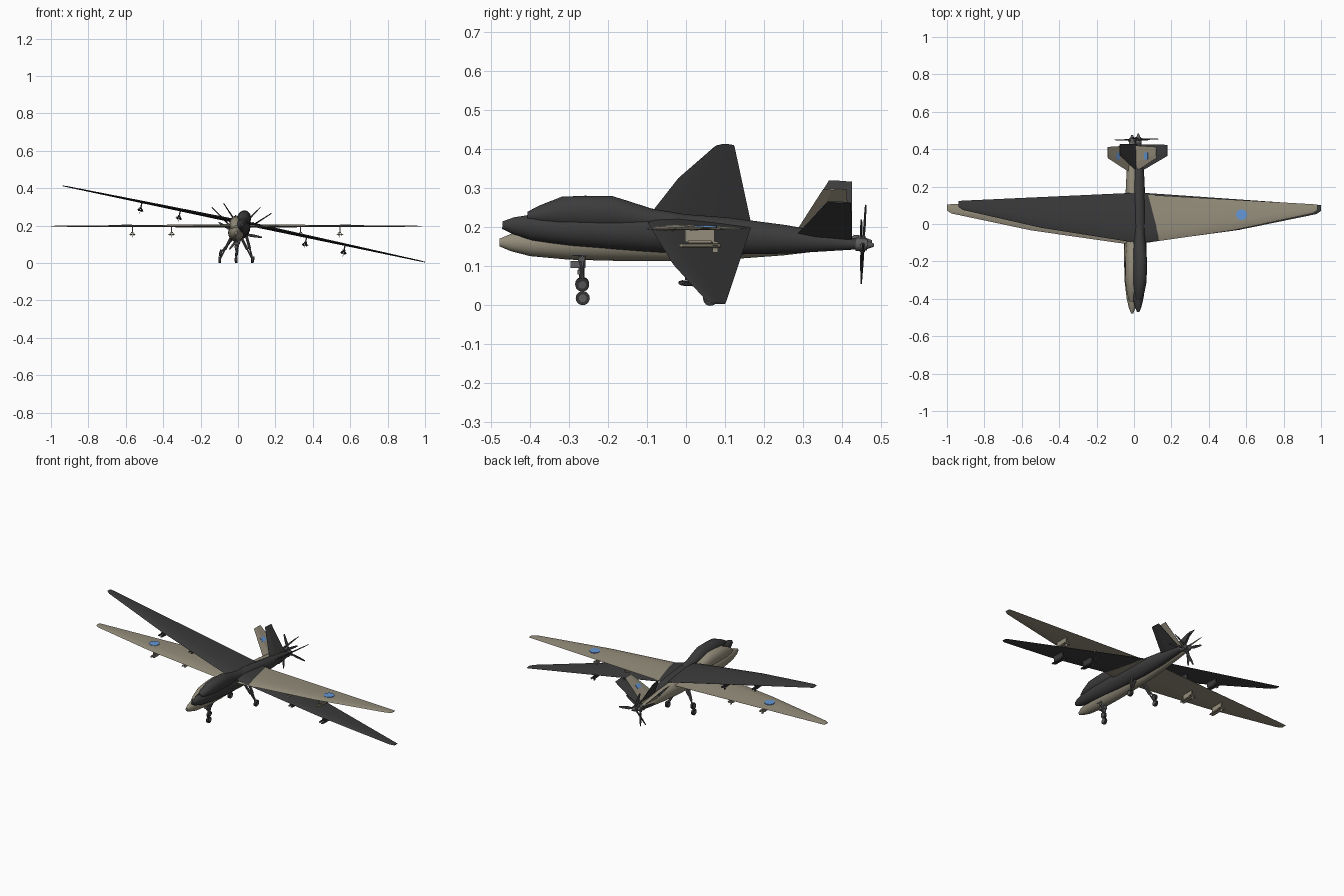
import bpy, bmesh, math
from mathutils import Matrix, Vector

if "Cube" in bpy.data.objects:
    bpy.data.objects.remove(bpy.data.objects["Cube"])


def material(name, rgb):
    m = bpy.data.materials.new(name)
    m.diffuse_color = (*rgb, 1)
    m.use_nodes = True
    m.node_tree.nodes["Principled BSDF"].inputs["Base Color"].default_value = m.diffuse_color
    return m


TAN = material("tan paint", (0.30, 0.27, 0.20))
DARK = material("charcoal paint", (0.045, 0.045, 0.046))
BLUE = material("blue marking", (0.13, 0.31, 0.68))
RUBBER = material("tyre rubber", (0.035, 0.035, 0.037))
METAL = material("grey metal", (0.11, 0.11, 0.115))


def finish(bm, name, mat, frame, smooth=True):
    bmesh.ops.recalc_face_normals(bm, faces=bm.faces)
    me = bpy.data.meshes.new(name)
    bm.to_mesh(me)
    bm.free()
    me.materials.append(mat)
    ob = bpy.data.objects.new(name, me)
    bpy.context.collection.objects.link(ob)
    ob.matrix_world = frame
    if smooth:
        bpy.ops.object.select_all(action='DESELECT')
        ob.select_set(True)
        bpy.context.view_layer.objects.active = ob
        bpy.ops.object.shade_smooth_by_angle(angle=math.radians(35))
    return ob


def add_loft(bm, rings):
    vs = [[bm.verts.new(p) for p in r] for r in rings]
    n = len(vs[0])
    for a, b in zip(vs, vs[1:]):
        for i in range(n):
            j = (i + 1) % n
            bm.faces.new((a[i], a[j], b[j], b[i]))
    bm.faces.new(vs[0])
    bm.faces.new(vs[-1][::-1])


def add_tube(bm, a, b, r1, r2=None, n=10):
    """Tapered cylinder between two points."""
    a, b = Vector(a), Vector(b)
    rot = (b - a).to_track_quat('Z', 'Y').to_matrix().to_4x4()
    bmesh.ops.create_cone(bm, cap_ends=True, segments=n, radius1=r1,
                          radius2=r1 if r2 is None else r2, depth=(b - a).length,
                          matrix=Matrix.Translation((a + b) / 2) @ rot)


def add_box(bm, centre, size):
    bmesh.ops.create_cube(bm, size=1, matrix=Matrix.Translation(centre) @ Matrix.Diagonal((*size, 1)))


def body_ring(y, bottom, top, half, n=20):
    zc, h = (top + bottom) / 2, (top - bottom) / 2
    return [(half * math.cos(t), y, zc + h * math.sin(t))
            for t in (2 * math.pi * i / n for i in range(n))]


def wing_ring(x, lead, trail, thick, z):
    """Simple aerofoil section running from leading to trailing edge."""
    c = trail - lead
    prof = ((0, 0), (.08, .6), (.3, 1), (.65, .65), (1, .04),
            (1, -.04), (.65, -.4), (.3, -.55), (.08, -.4))
    return [(x, lead + c * u, z + thick * v) for u, v in prof]


def aircraft(tag, paint, frame, prop_turn, marked):
    def part(name, mat=paint, smooth=True):
        return lambda bm: finish(bm, tag + "_" + name, mat, frame, smooth)

    # fuselage: y, bottom, top, half width
    bm = bmesh.new()
    add_loft(bm, [body_ring(*s) for s in (
        (-.478, .151, .171, .006), (-.45, .139, .183, .017), (-.40, .126, .194, .029),
        (-.30, .117, .203, .041), (-.18, .114, .210, .043), (-.05, .113, .217, .042),
        (.10, .117, .214, .038), (.25, .128, .2025, .031), (.36, .141, .188, .024),
        (.435, .150, .177, .016))])
    part("fuselage")(bm)
    # raised hump over the nose
    bm = bmesh.new()
    add_loft(bm, [body_ring(*s) for s in (
        (-.415, .175, .200, .014), (-.385, .170, .218, .024), (-.33, .160, .244, .034),
        (-.27, .160, .250, .037), (-.20, .160, .253, .037), (-.15, .165, .240, .034),
        (-.10, .170, .226, .030), (-.02, .175, .217, .022))])
    part("nose_hump")(bm)

    # main wing, tip to tip
    half = ((0, -.11, .160, .012), (.08, -.10, .156, .011), (.54, -.034, .130, .007),
            (.965, .056, .106, .0035), (.99, .072, .104, .002))
    secs = [(-x, a, b, t) for x, a, b, t in half[:0:-1]] + list(half)
    bm = bmesh.new()
    add_loft(bm, [wing_ring(*s, .196) for s in secs])
    part("wing")(bm)

    # V tail
    bm = bmesh.new()
    for s in (-1, 1):
        base, tip = Vector((s * .012, 0, .178)), Vector((s * .13, 0, .298))
        nrm = Vector((s * -.71, 0, .71))
        rings = []
        for p, lead, trail, th in ((base, .275, .42, .005), (tip, .352, .412, .0025)):
            mid = lead + (trail - lead) * .35
            rings.append([p + Vector((0, y, 0)) + nrm * o for y, o in
                          ((lead, 0), (mid, th), (trail, .001), (trail, -.001), (mid, -th))])
        add_loft(bm, rings)
    part("tail_fins", smooth=False)(bm)

    # hub, spinner and three blades
    bm = bmesh.new()
    add_tube(bm, (0, .43, .163), (0, .46, .163), .018, .015, 12)
    add_tube(bm, (0, .46, .163), (0, .477, .163), .011, .004, 12)
    for k in range(3):
        t = math.radians(prop_turn + 120 * k)
        d = Vector((math.sin(t), 0, math.cos(t)))
        add_tube(bm, Vector((0, .448, .163)) + d * .010, Vector((0, .448, .163)) + d * .022, .007)
    part("propeller_hub", METAL)(bm)
    bm = bmesh.new()
    for k in range(3):
        t = math.radians(prop_turn + 120 * k)
        d, w = Vector((math.sin(t), 0, math.cos(t))), Vector((math.cos(t), .25, -math.sin(t)))
        rings = []
        for r, hw in ((.015, .004), (.045, .008), (.085, .006), (.108, .003)):
            c = Vector((0, .450, .163)) + d * r
            rings.append([c + w * sx * hw + Vector((0, sy * .0012, 0))
                          for sx, sy in ((-1, -1), (1, -1), (1, 1), (-1, 1))])
        add_loft(bm, rings)
    part("propeller_blades", DARK, False)(bm)

    # landing gear: struts, wheels, rims
    legs = [((0, -.27, .13), (0, -.265, .018))]
    legs += [((s * .025, .03, .14), (s * .088, .065, .018)) for s in (-1, 1)]
    bm = bmesh.new()
    for a, b in legs:
        mid = Vector(a).lerp(Vector(b), .55)
        add_tube(bm, a, mid, .0075)
        add_tube(bm, mid, b, .0045)
    add_box(bm, (0, -.277, .104), (.024, .038, .018))
    add_box(bm, (0, -.27, .085), (.016, .018, .012))
    part("gear_struts", METAL)(bm)
    for name, r, w, mat in (("wheels", .018, .006, RUBBER), ("wheel_rims", .010, .0075, METAL)):
        bm = bmesh.new()
        for _, b in legs:
            c = Vector(b)
            add_tube(bm, c - Vector((w, 0, 0)), c + Vector((w, 0, 0)), r, n=20)
        part(name, mat)(bm)

    # underwing pylons with finned stores
    bm = bmesh.new()
    for x in (-.555, -.345, .345, .555):
        add_box(bm, (x, .035, .178), (.006, .075, .032))
        add_box(bm, (x, .035, .163), (.014, .06, .007))
        for s in (-1, 1):
            c = x + s * .008
            add_tube(bm, (c, -.01, .153), (c, .088, .153), .0055)
            add_tube(bm, (c, -.01, .153), (c, -.018, .153), .0055, .002)
        add_box(bm, (x, .075, .153), (.036, .014, .002))
        add_box(bm, (x, .075, .150), (.002, .014, .028))
    part("pylons_and_stores")(bm)

    # blue roundels and tail plates
    if marked:
        bm = bmesh.new()
        for s in (-1, 1):
            add_tube(bm, (s * .585, .05, .1985), (s * .585, .05, .2045), .029, n=24)
        part("wing_roundels", BLUE, False)(bm)
        bm = bmesh.new()
        for s in (-1, 1):
            m = (Matrix.Translation((s * .077, .363, .244)) @ Matrix.Rotation(s * math.radians(-45.5), 4, 'Y')
                 @ Matrix.Diagonal((.026, .036, .0095, 1)))
            bmesh.ops.create_cube(bm, size=1, matrix=m)
        part("tail_plates", BLUE, False)(bm)


# level aircraft, and a second one banked and pitched about its wing centre
aircraft("tan", TAN, Matrix.Translation((-.01, 0, 0)), 180, True)
aircraft("dark", DARK,
         Matrix.Translation((.03, .008, .214)) @ Matrix.Rotation(math.radians(-3.2), 4, 'X')
         @ Matrix.Rotation(math.radians(11.9), 4, 'Y') @ Matrix.Translation((0, 0, -.197)),
         -32, False)
